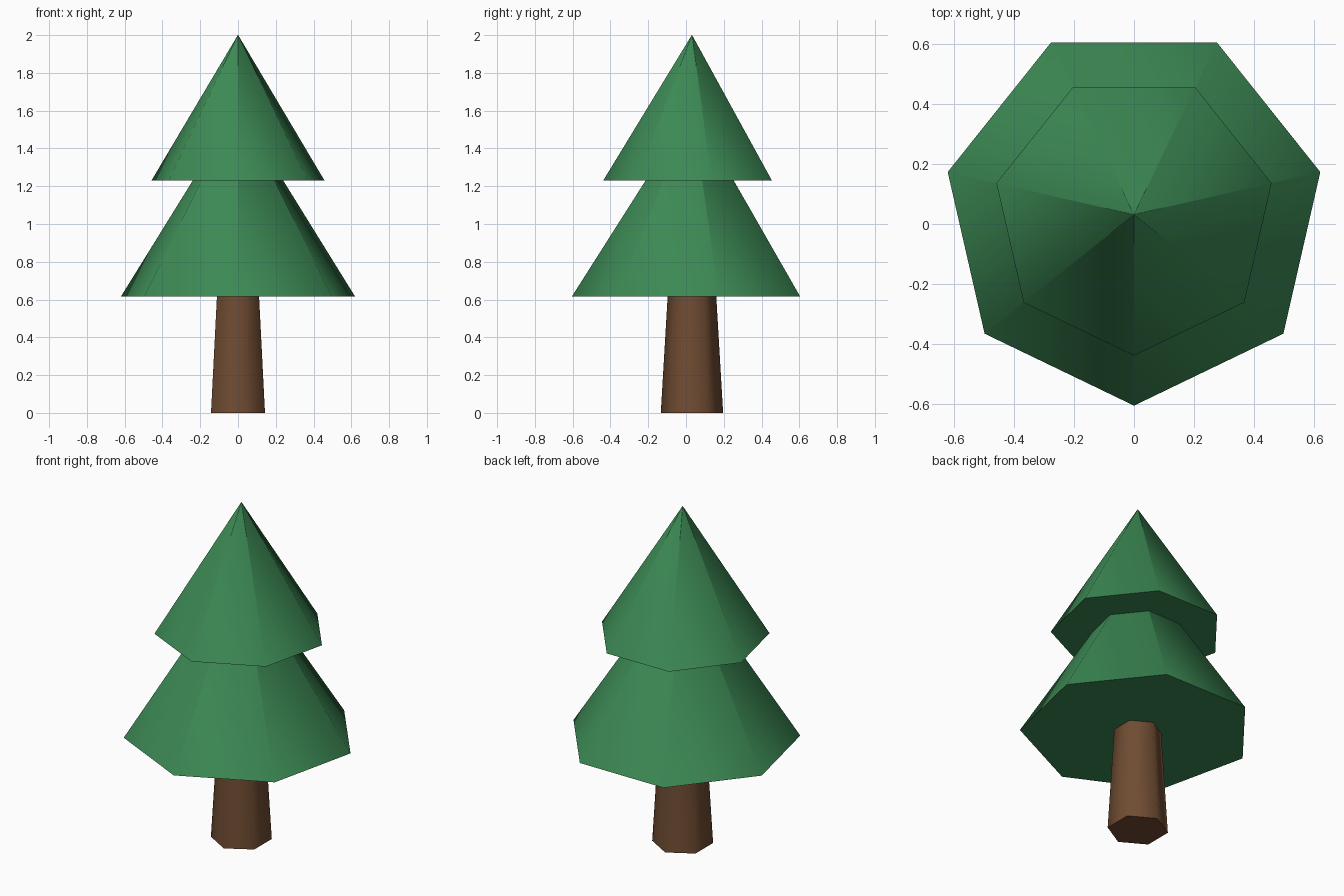
import bpy
import bmesh
from math import cos, sin, pi

# Remove the default cube
cube = bpy.data.objects.get("Cube")
if cube:
    bpy.data.objects.remove(cube, do_unlink=True)

AXIS_Y = 0.0315  # shared centre line of trunk and foliage


def make_material(name, rgb):
    mat = bpy.data.materials.new(name)
    mat.use_nodes = True
    color = (*rgb, 1.0)
    mat.diffuse_color = color
    bsdf = mat.node_tree.nodes["Principled BSDF"]
    bsdf.inputs["Base Color"].default_value = color
    bsdf.inputs["Roughness"].default_value = 0.9
    return mat


def tapered_prism(name, sides, z0, r0, z1, r1, mat):
    """Tapered prism with a corner facing front, smooth sides and crisp caps."""
    bm = bmesh.new()

    def ring(z, r):
        angles = [-pi / 2 + 2 * pi * i / sides for i in range(sides)]
        return [bm.verts.new((r * cos(a), AXIS_Y + r * sin(a), z)) for a in angles]

    low, high = ring(z0, r0), ring(z1, r1)
    for i in range(sides):
        j = (i + 1) % sides
        bm.faces.new((low[i], low[j], high[j])).smooth = True
        bm.faces.new((low[i], high[j], high[i])).smooth = True
    for cap in (bm.faces.new(low[::-1]), bm.faces.new(high)):
        for edge in cap.edges:
            edge.smooth = False

    mesh = bpy.data.meshes.new(name)
    bm.to_mesh(mesh)
    bm.free()
    mesh.materials.append(mat)
    obj = bpy.data.objects.new(name, mesh)
    bpy.context.collection.objects.link(obj)
    return obj


leaf_green = make_material("leaf green", (0.045, 0.25, 0.088))
bark_brown = make_material("bark brown", (0.16, 0.072, 0.032))

# Six-sided trunk
tapered_prism("trunk", 6, 0.0, 0.165, 0.63, 0.128, bark_brown)

# Two seven-sided foliage tiers, each tapering to a point
tapered_prism("lower_foliage", 7, 0.615, 0.6365, 1.615, 0.001, leaf_green)
tapered_prism("upper_foliage", 7, 1.23, 0.47, 2.0, 0.001, leaf_green)
